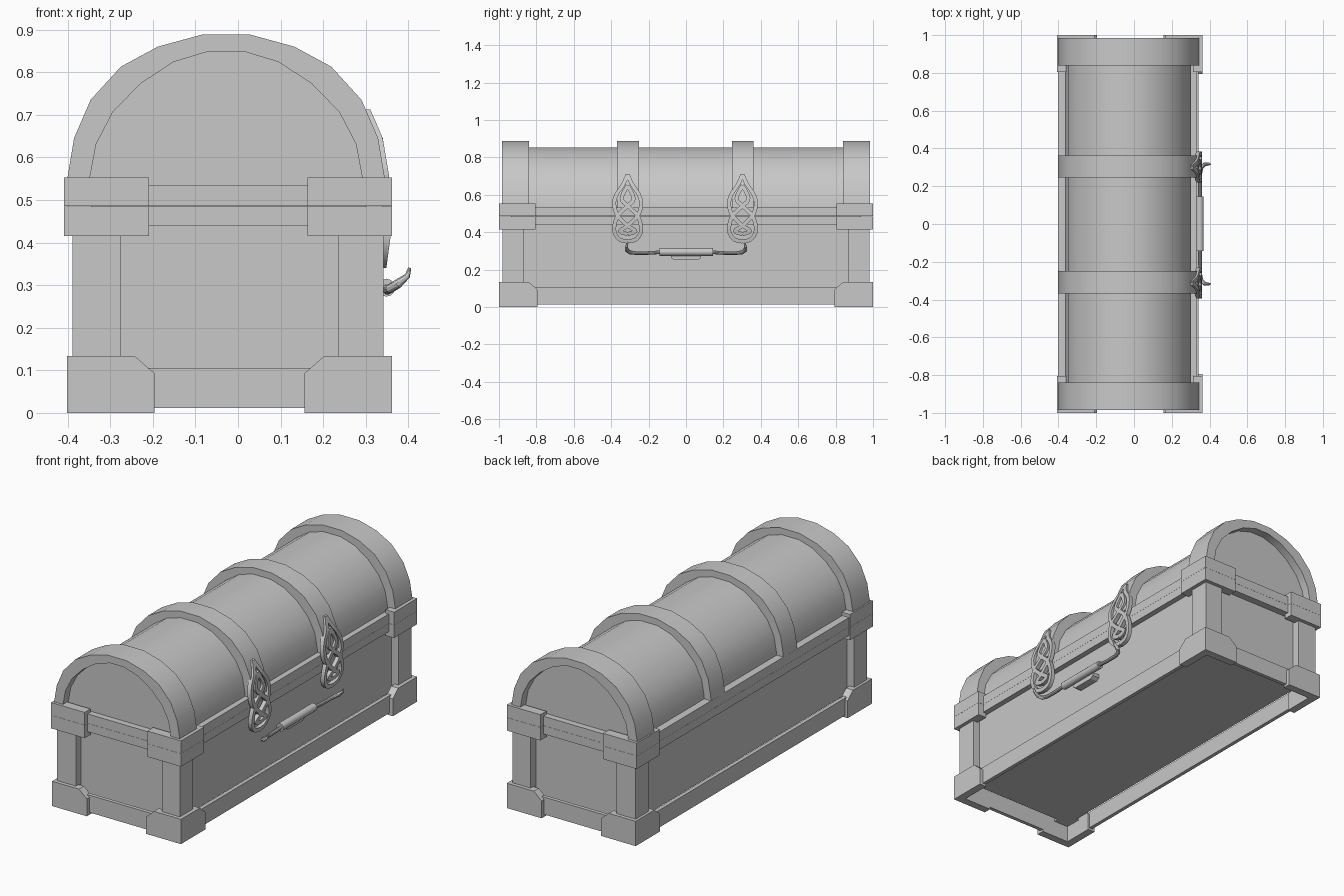
import bpy, bmesh, math
from mathutils import Vector

if "Cube" in bpy.data.objects:
    bpy.data.objects.remove(bpy.data.objects["Cube"])

CX = -0.028          # centre line of the arched lid
grey = bpy.data.materials.new("grey")
grey.diffuse_color = (0.58, 0.58, 0.58, 1)
grey.use_nodes = True
grey.node_tree.nodes["Principled BSDF"].inputs["Base Color"].default_value = grey.diffuse_color


def finish(name, bm, smooth=False):
    bmesh.ops.recalc_face_normals(bm, faces=bm.faces)
    me = bpy.data.meshes.new(name)
    bm.to_mesh(me)
    bm.free()
    ob = bpy.data.objects.new(name, me)
    bpy.context.collection.objects.link(ob)
    me.materials.append(grey)
    if smooth:
        bpy.ops.object.select_all(action='DESELECT')
        bpy.context.view_layer.objects.active = ob
        ob.select_set(True)
        bpy.ops.object.shade_smooth_by_angle(angle=math.radians(32))
    return ob


def prism(bm, pts, axis, a, b):
    """Extrude a 2D outline (other axis, z) along axis from a to b."""
    def at(p, d):
        return (p[0], d, p[1]) if axis == 'y' else (d, p[0], p[1])
    f = bm.faces.new([bm.verts.new(at(p, a)) for p in pts])
    ext = bmesh.ops.extrude_face_region(bm, geom=[f])
    off = Vector((0, b - a, 0)) if axis == 'y' else Vector((b - a, 0, 0))
    bmesh.ops.translate(bm, verts=[v for v in ext['geom'] if isinstance(v, bmesh.types.BMVert)], vec=off)


def box(bm, x0, x1, y0, y1, z0, z1):
    prism(bm, [(x0, z0), (x1, z0), (x1, z1), (x0, z1)], 'y', y0, y1)


def frame(name, x0, x1, y, z0, z1, t):
    """Rectangular ring made of four bars."""
    bm = bmesh.new()
    box(bm, x0, x0 + t, -y, y, z0, z1)
    box(bm, x1 - t, x1, -y, y, z0, z1)
    for s in (-1, 1):
        box(bm, x0 + t, x1 - t, s * y, s * (y - t), z0, z1)
    return finish(name, bm)


# chest body, its rims and the plinth
bm = bmesh.new()
box(bm, -0.345, 0.3, -0.935, 0.935, 0.088, 0.52)
finish("body", bm)
frame("plinth", -0.388, 0.342, 0.978, 0.012, 0.105, 0.02)
frame("body_rim", -0.402, 0.33, 0.974, 0.44, 0.4847, 0.07)
bm = bmesh.new()
box(bm, -0.402, 0.33, -0.974, 0.974, 0.4853, 0.535)
finish("lid_rim", bm)

# corner posts
bm = bmesh.new()
for s in (-1, 1):
    for x0, x1 in ((-0.388, -0.275), (0.235, 0.342)):
        box(bm, x0, x1, s * 0.98, s * 0.87, 0.088, 0.45)
finish("corner_posts", bm)


# corner brackets: one plate on the end and one on the side
def brackets(name, x0, x1, wide, long, z0, z1, cut, t):
    bm = bmesh.new()
    for sy in (-1, 1):
        for xe, sx in ((x0, 1), (x1, -1)):
            def outline(start, d, w):
                e = start + d * w
                if not cut:
                    return [(start, z0), (e, z0), (e, z1), (start, z1)]
                return [(start, z0), (e, z0), (e, z1 - cut), (e - d * cut * 1.15, z1), (start, z1)]
            prism(bm, outline(xe, sx, wide), 'y', sy, sy * (1 - t))
            prism(bm, outline(sy, -sy, long), 'x', xe, xe + sx * t)
    finish(name, bm)


brackets("foot_brackets", -0.402, 0.362, 0.206, 0.206, 0.0, 0.133, 0.04, 0.042)
brackets("body_brackets", -0.408, 0.362, 0.199, 0.195, 0.415, 0.4847, 0, 0.05)
brackets("lid_brackets", -0.408, 0.362, 0.199, 0.195, 0.4853, 0.553, 0, 0.05)

# arched lid and its bands
OUT = [(0.374, 0.53), (0.372, 0.555), (0.357, 0.645), (0.318, 0.735), (0.247, 0.813), (0.16, 0.86), (0.057, 0.888)]
INN = [(0.334, 0.53), (0.332, 0.555), (0.317, 0.635), (0.278, 0.71), (0.213, 0.777), (0.135, 0.828), (0.052, 0.853)]


def arch(half, cx=CX):
    return [(cx - x, z) for x, z in half] + [(cx + x, z) for x, z in reversed(half)]


bm = bmesh.new()
prism(bm, arch([(x * 0.992, z) for x, z in INN], -0.031), 'y', -0.94, 0.94)
finish("lid_barrel", bm, True)

for name, y0, y1 in (("front_band", -0.985, -0.84), ("left_strap", -0.368, -0.25),
                     ("right_strap", 0.245, 0.362), ("back_band", 0.84, 0.985)):
    bm = bmesh.new()
    # straps tuck slightly into the barrel
    prof = [(x - 0.012, z - 0.004) for x, z in INN]
    rows = [[bm.verts.new((x, y, z)) for x, z in arch(h)]
            for h, y in ((OUT, y0), (OUT, y1), (prof, y1), (prof, y0))]
    n = len(rows[0])
    for k in range(4):
        a, b = rows[k], rows[(k + 1) % 4]
        for i in range(n - 1):
            bm.faces.new((a[i], a[i + 1], b[i + 1], b[i]))
    bm.faces.new([r[0] for r in rows])
    bm.faces.new([r[-1] for r in rows])
    finish(name, bm, True)


# knotwork hasps following the lid curve
def surf_x(z):
    pts = [(0.372, 0.33), (0.384, 0.42), (0.386, 0.48)] + [(x + 0.008, zz) for x, zz in OUT[1:]]
    for (xa, za), (xb, zb) in zip(pts, pts[1:]):
        if z <= zb:
            return CX + xa + (xb - xa) * (z - za) / (zb - za)
    return CX + 0.3


def spline(pts, steps=4):
    p = [Vector(q) for q in pts]
    p = [p[0]] + p + [p[-1]]
    out = []
    for i in range(1, len(p) - 2):
        a, b, c, d = p[i - 1:i + 3]
        for k in range(steps):
            t = k / steps
            out.append(0.5 * (2 * b + (c - a) * t + (2 * a - 5 * b + 4 * c - d) * t * t
                              + (3 * b - a - 3 * c + d) * t ** 3))
    return out + [p[-1]]


def ribbon(bm, pts, yc, side, w, depth):
    path = spline(pts)
    rings = []
    for i, p in enumerate(path):
        d = (path[min(i + 1, len(path) - 1)] - path[max(i - 1, 0)]).normalized()
        nrm = Vector((-d.y, d.x)) * w / 2
        ring = []
        for q, back in ((p + nrm, 0), (p - nrm, 0), (p - nrm, 1), (p + nrm, 1)):
            ring.append(bm.verts.new((surf_x(q.y) + 0.003 - back * depth, yc + side * q.x, q.y)))
        rings.append(ring)
    for a, b in zip(rings, rings[1:]):
        for k in range(4):
            bm.faces.new((a[k], a[(k + 1) % 4], b[(k + 1) % 4], b[k]))
    bm.faces.new(rings[0])
    bm.faces.new(rings[-1])


STRANDS = [
    [(0, 0.708), (0.024, 0.655), (0.06, 0.6), (0.072, 0.55), (0.055, 0.49), (0, 0.435), (-0.042, 0.405), (0, 0.39)],
    [(0, 0.35), (0.045, 0.362), (0.072, 0.41), (0.055, 0.485), (0, 0.54), (-0.032, 0.58), (0, 0.65)],
]
for name, yc in (("left_hasp", -0.312), ("right_hasp", 0.302)):
    bm = bmesh.new()
    for side in (-1, 1):
        for s in STRANDS:
            ribbon(bm, s, yc, side, 0.021, 0.022)
    finish(name, bm, True)


# carrying handle: bent rod with hooked ends, grip and a small plate
def tube(bm, stations, sides=10):
    """Sweep circles along y-symmetric stations of (x, y, z, radius)."""
    rings = []
    for i, (x, y, z, r) in enumerate(stations):
        a, b = stations[max(i - 1, 0)], stations[min(i + 1, len(stations) - 1)]
        rot = (Vector(b[:3]) - Vector(a[:3])).to_track_quat('Z', 'Y')
        rings.append([bm.verts.new(Vector((x, y, z)) + rot @ Vector((
            r * math.cos(k * math.tau / sides), r * math.sin(k * math.tau / sides), 0)))
            for k in range(sides)])
    for a, b in zip(rings, rings[1:]):
        for k in range(sides):
            bm.faces.new((a[k], a[(k + 1) % sides], b[(k + 1) % sides], b[k]))
    bm.faces.new(rings[0])
    bm.faces.new(rings[-1])


bm = bmesh.new()
for s in (-1, 1):
    tube(bm, [(0.403, s * 0.315, 0.34, 0.004), (0.398, s * 0.318, 0.322, 0.007),
              (0.375, s * 0.316, 0.303, 0.011), (0.357, s * 0.3, 0.292, 0.011),
              (0.351, s * 0.27, 0.288, 0.01), (0.35, s * 0.21, 0.288, 0.01), (0.35, s * 0.13, 0.293, 0.01)])
finish("handle_rod", bm, True)
bm = bmesh.new()
tube(bm, [(0.348, -0.142, 0.294, 0.021), (0.348, 0.145, 0.294, 0.021)], 12)
finish("handle_grip", bm, True)
bm = bmesh.new()
prism(bm, [(-0.08, 0.28), (-0.08, 0.262), (-0.062, 0.25), (0.062, 0.25), (0.08, 0.262), (0.08, 0.28)], 'x', 0.295, 0.341)
finish("handle_plate", bm)
